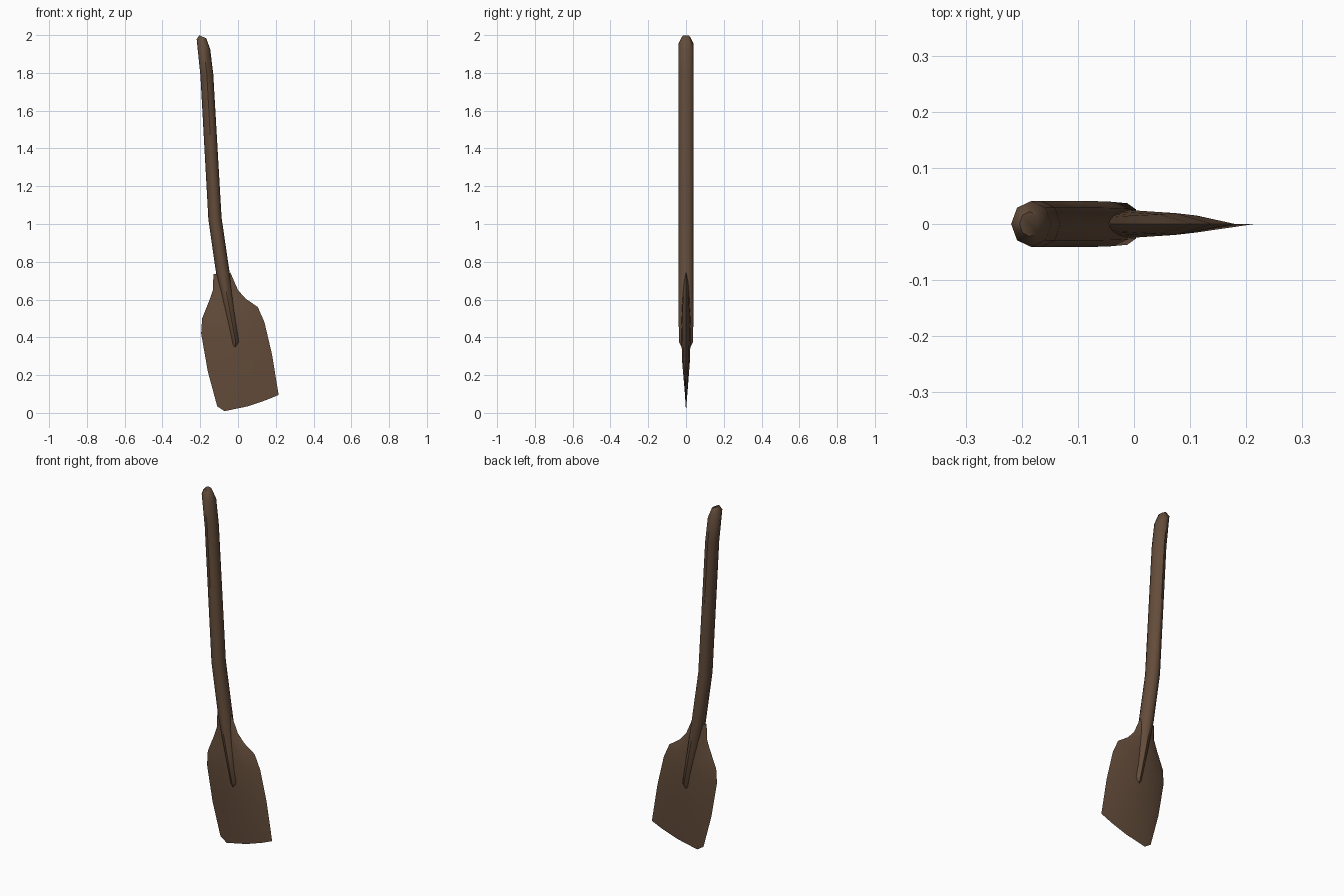
import bpy, bmesh
from math import cos, sin, pi

if "Cube" in bpy.data.objects:
    bpy.data.objects.remove(bpy.data.objects["Cube"])

wood = bpy.data.materials.new("dark_brown_wood")
wood.use_nodes = True
colour = (0.127, 0.073, 0.043, 1)
wood.diffuse_color = colour
wood.node_tree.nodes["Principled BSDF"].inputs["Base Color"].default_value = colour


def loft(name, rings, angle):
    """Skin a list of closed rings and cap both ends."""
    bm = bmesh.new()
    loops = [[bm.verts.new(p) for p in ring] for ring in rings]
    for a, b in zip(loops, loops[1:]):
        for i in range(len(a)):
            j = (i + 1) % len(a)
            bm.faces.new((a[i], a[j], b[j], b[i]))
    bm.faces.new(loops[0])
    bm.faces.new(loops[-1])
    bmesh.ops.remove_doubles(bm, verts=bm.verts, dist=0.0005)
    bmesh.ops.recalc_face_normals(bm, faces=bm.faces)
    mesh = bpy.data.meshes.new(name)
    bm.to_mesh(mesh)
    bm.free()
    obj = bpy.data.objects.new(name, mesh)
    bpy.context.collection.objects.link(obj)
    mesh.materials.append(wood)
    bpy.ops.object.select_all(action='DESELECT')
    obj.select_set(True)
    bpy.context.view_layer.objects.active = obj
    bpy.ops.object.shade_smooth_by_angle(angle=angle)
    return obj


# Curved eight-sided handle: centre x, centre z, x radius, y radius, slant
stations = [
    (-0.015, 0.35, 0.014, 0.024, -0.2),
    (-0.012, 0.375, 0.022, 0.037, -0.2),
    (-0.045, 0.55, 0.028, 0.040, -0.2),
    (-0.080, 0.74, 0.035, 0.041, -0.2),
    (-0.122, 1.03, 0.035, 0.041, -0.1),
    (-0.165, 1.79, 0.034, 0.041, -0.1),
    (-0.183, 1.952, 0.036, 0.041, 0.75),
    (-0.186, 1.991, 0.018, 0.022, 0.45),
]
rings = []
for x, z, rx, ry, slant in stations:
    ring = []
    for k in range(8):
        a = k * pi / 4
        dx = rx * cos(a)
        ring.append((x + dx, ry * sin(a), z - slant * dx))
    rings.append(ring)
loft("handle", rings, 0.9)

# Blade with thick middle and sharp rim: left edge, right edge, half thickness
rows = [
    ((-0.13, 0.735), (-0.04, 0.742), 0.010),
    ((-0.133, 0.65), (0.0, 0.65), 0.018),
    ((-0.15, 0.60), (0.04, 0.605), 0.020),
    ((-0.19, 0.50), (0.105, 0.56), 0.023),
    ((-0.195, 0.42), (0.14, 0.48), 0.026),
    ((-0.16, 0.22), (0.18, 0.31), 0.020),
    ((-0.11, 0.035), (0.215, 0.095), 0.0),
]
# Position across the blade, share of thickness, sag of the bottom edge
across = [(0.12, 0.7, 0.033), (0.5, 1.0, 0.03), (0.8, 0.75, 0.015)]
rings = []
for left, right, half in rows:
    def point(t, y, sag=0):
        x = left[0] + (right[0] - left[0]) * t
        z = left[1] + (right[1] - left[1]) * t
        return (x, y, z - (sag if half == 0 else 0))
    front = [point(t, -half * s, d) for t, s, d in across]
    back = [point(t, half * s, d) for t, s, d in reversed(across)]
    rings.append([point(0, 0)] + front + [point(1, 0)] + back)


def blade_loft():
    # The bottom ring closes to a sharp edge, so its doubled points are merged
    obj = loft("blade", rings, 0.6)
    bm = bmesh.new()
    bm.from_mesh(obj.data)
    flat = [f for f in bm.faces if f.calc_area() < 1e-6]
    bmesh.ops.delete(bm, geom=flat, context='FACES_ONLY')
    bm.to_mesh(obj.data)
    bm.free()


blade_loft()
